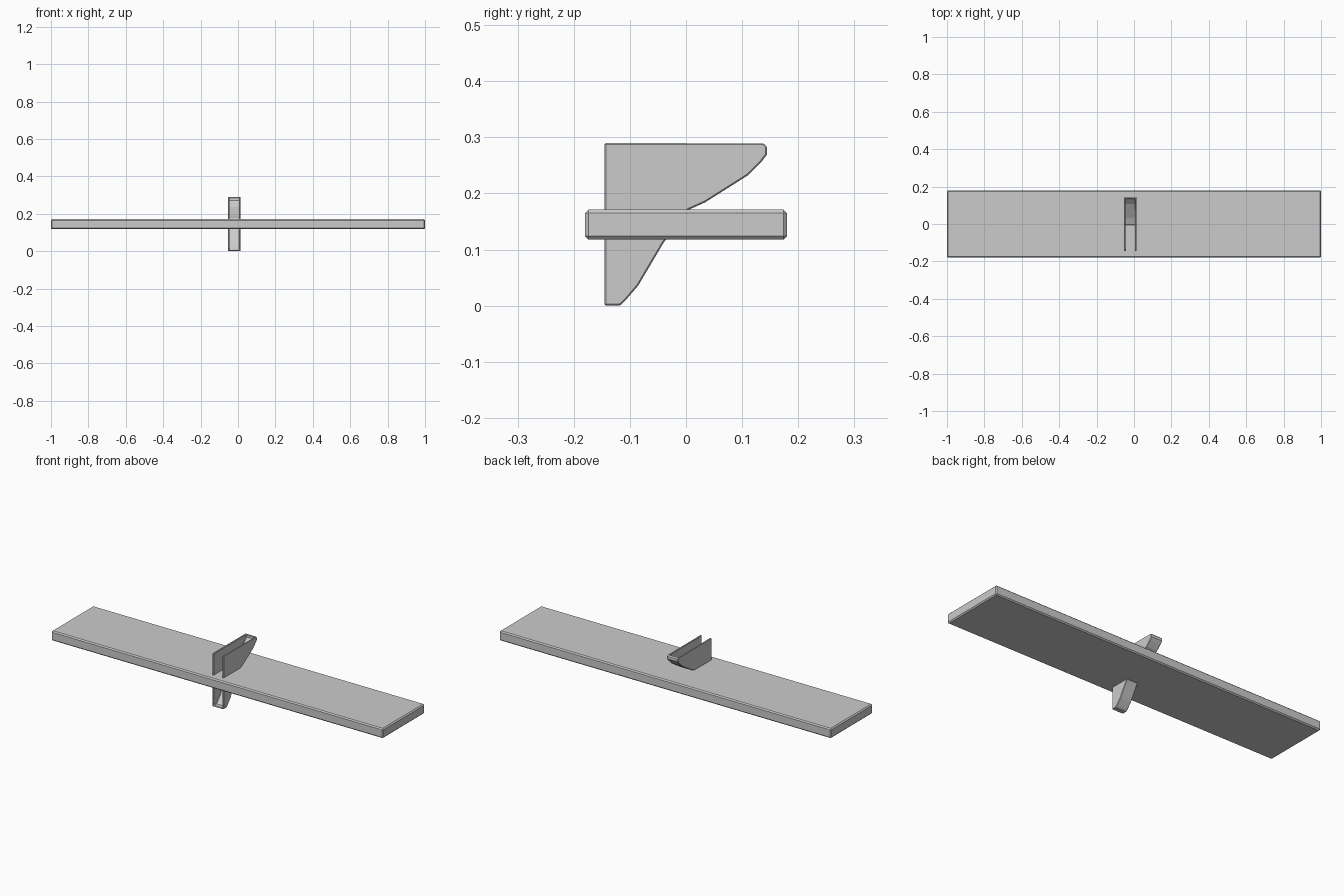
import bpy, bmesh

if "Cube" in bpy.data.objects:
    bpy.data.objects.remove(bpy.data.objects["Cube"])


def make_object(name, bm):
    mesh = bpy.data.meshes.new(name)
    bm.to_mesh(mesh)
    bm.free()
    ob = bpy.data.objects.new(name, mesh)
    bpy.context.collection.objects.link(ob)
    return ob


def bevel(ob, width):
    mod = ob.modifiers.new("edge_chamfer", 'BEVEL')
    mod.width = width
    mod.segments = 1
    mod.limit_method = 'ANGLE'
    mod.angle_limit = 0.9


# Shelf board: long plank with small chamfers
bm = bmesh.new()
bmesh.ops.create_cube(bm, size=1)
bmesh.ops.scale(bm, vec=(2.0, 0.36, 0.053), verts=bm.verts)
bmesh.ops.translate(bm, vec=(0, 0, 0.1445), verts=bm.verts)
board = make_object("shelf_board", bm)
bevel(board, 0.006)

# Bracket: folded sheet, two side plates joined by a web along the sloping edge
profile = [(-0.145, 0.29), (-0.145, 0.0), (-0.118, 0.0), (-0.108, 0.009),
           (-0.085, 0.036), (-0.04, 0.112), (-0.027, 0.13), (-0.012, 0.155),
           (0.005, 0.171), (0.034, 0.184), (0.11, 0.232), (0.135, 0.257),
           (0.144, 0.269), (0.144, 0.283), (0.138, 0.29)]
bm = bmesh.new()
left = bm.faces.new([bm.verts.new((-0.053, y, z)) for y, z in profile])
ext = bmesh.ops.extrude_face_region(bm, geom=[left], use_keep_orig=True)
moved = [v for v in ext["geom"] if isinstance(v, bmesh.types.BMVert)]
bmesh.ops.translate(bm, vec=(0.067, 0, 0), verts=moved)
bmesh.ops.recalc_face_normals(bm, faces=bm.faces)

# Open the wall side and the top
open_faces = [f for f in bm.faces if f.normal.y < -0.99 or f.normal.z > 0.99]
bmesh.ops.delete(bm, geom=open_faces, context='FACES')
bracket = make_object("shelf_bracket", bm)
sheet = bracket.modifiers.new("sheet_thickness", 'SOLIDIFY')
sheet.thickness = 0.009
sheet.offset = -1
bevel(bracket, 0.004)
